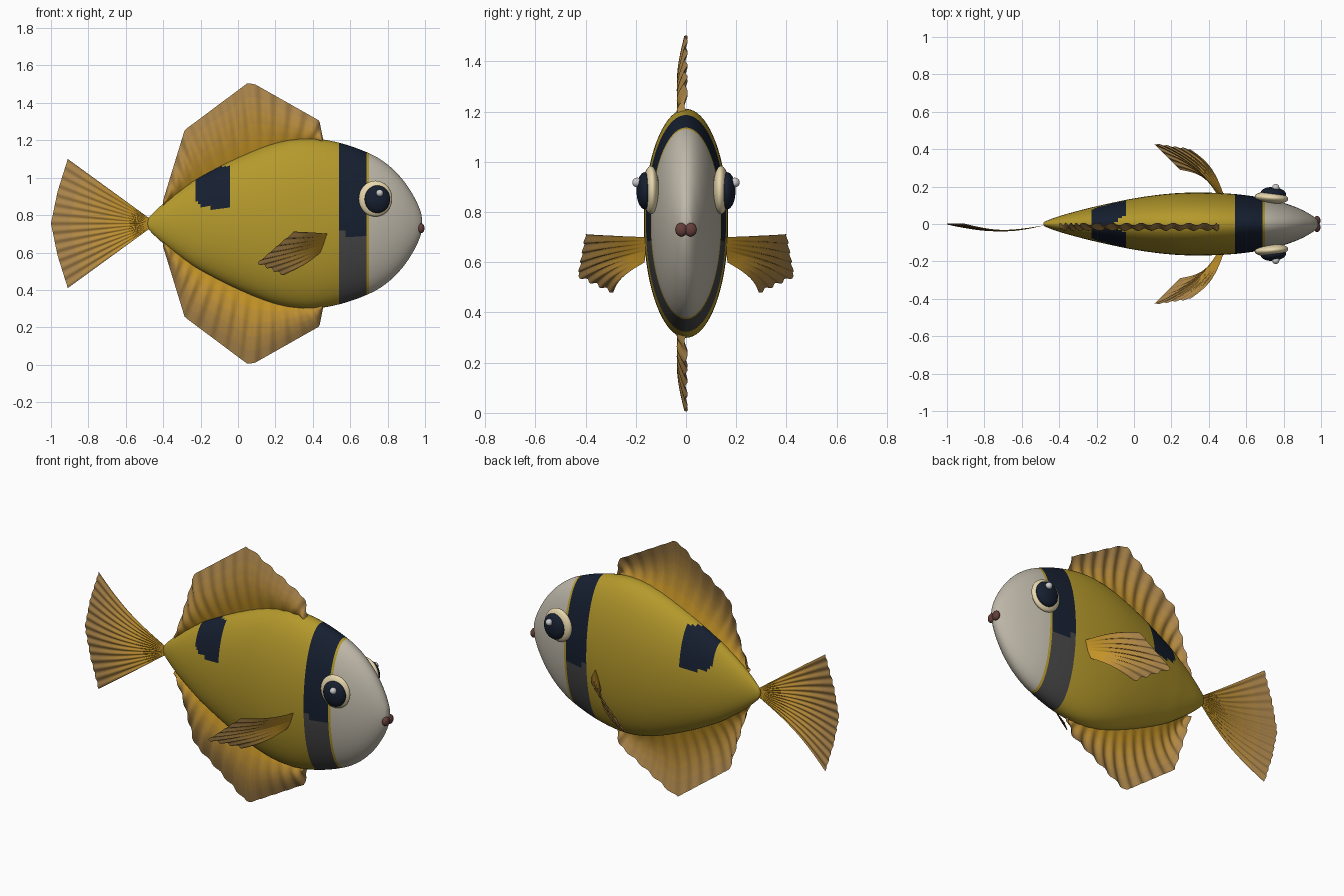
import bpy, bmesh, math
from mathutils import Vector

if "Cube" in bpy.data.objects:
    bpy.data.objects.remove(bpy.data.objects["Cube"])

CZ = 0.755


def material(name, rgb):
    m = bpy.data.materials.new(name)
    m.diffuse_color = (*rgb, 1)
    m.use_nodes = True
    m.node_tree.nodes["Principled BSDF"].inputs["Base Color"].default_value = m.diffuse_color
    return m


def mix(a, b, t):
    return [p + (q - p) * t for p, q in zip(a, b)]


YELLOW = material("yellow", (0.46, 0.32, 0.025))
NAVY = material("navy", (0.008, 0.014, 0.03))
GREY = material("dark grey", (0.06, 0.06, 0.06))
PALE = material("pale head", (0.52, 0.48, 0.40))
CREAM = material("cream", (0.80, 0.68, 0.42))
LIP = material("lip", (0.13, 0.05, 0.045))
GLINT = material("glint", (0.7, 0.7, 0.7))
FIN = [material(f"fin {i}", mix((0.55, 0.29, 0.02), (0.40, 0.23, 0.07), i / 4)) for i in range(5)]


def add_object(name, bm, mats):
    me = bpy.data.meshes.new(name)
    for f in bm.faces:
        f.smooth = True
    bm.to_mesh(me)
    bm.free()
    for m in mats:
        me.materials.append(m)
    ob = bpy.data.objects.new(name, me)
    bpy.context.collection.objects.link(ob)
    return ob


def spline(pts, t):
    """Catmull-Rom through a list of points, t in 0..1."""
    s = t * (len(pts) - 1)
    i = min(int(s), len(pts) - 2)
    f = s - i
    p1, p2 = pts[i], pts[i + 1]
    p0 = pts[i - 1] if i else p1 * 2 - p2
    p3 = pts[i + 2] if i + 2 < len(pts) else p2 * 2 - p1
    return 0.5 * (2 * p1 + (p2 - p0) * f + (2 * p0 - 5 * p1 + 4 * p2 - p3) * f * f
                  + (3 * p1 - p0 - 3 * p2 + p3) * f ** 3)


def polyline(pts, t):
    """Point at a fraction of the length of a polyline."""
    lens = [(b - a).length for a, b in zip(pts, pts[1:])]
    d = t * sum(lens)
    for a, b, l in zip(pts, pts[1:], lens):
        if d <= l:
            return a.lerp(b, d / l)
        d -= l
    return pts[-1].copy()


# Body: elliptical rings along x, stations are (x, half height, half width)
STATIONS = [Vector(p) for p in [
    (-0.485, 0.012, 0.006), (-0.47, 0.04, 0.016), (-0.40, 0.106, 0.042), (-0.30, 0.183, 0.07),
    (-0.20, 0.25, 0.095), (0.0, 0.352, 0.137), (0.2, 0.43, 0.163), (0.37, 0.456, 0.168),
    (0.54, 0.432, 0.160), (0.70, 0.376, 0.138), (0.80, 0.315, 0.113), (0.88, 0.235, 0.084),
    (0.94, 0.145, 0.053), (0.975, 0.068, 0.027), (0.985, 0.02, 0.01)]]
RINGS, SEG = 140, 72
bm = bmesh.new()
rings = []
for i in range(RINGS + 1):
    x, h, w = spline(STATIONS, i / RINGS)
    rings.append([bm.verts.new((x, w * math.cos(a), CZ + h * math.sin(a)))
                  for a in (2 * math.pi * k / SEG for k in range(SEG))])
for a, b in zip(rings, rings[1:]):
    for k in range(SEG):
        n = (k + 1) % SEG
        bm.faces.new((a[k], a[n], b[n], b[k]))
bm.faces.new(rings[0])
bm.faces.new(rings[-1])
bmesh.ops.recalc_face_normals(bm, faces=bm.faces)
for f in bm.faces:
    c = f.calc_center_median()
    if c.x > 0.705:
        f.material_index = 3                              # head
    elif 0.54 < c.x < 0.685:
        f.material_index = 1 if c.z > 0.70 else 2         # band
    elif -0.23 < c.x < -0.04 and 0.84 + max(0, -0.19 - c.x) < c.z < 1.06:
        f.material_index = 1                              # spot
add_object("body", bm, [YELLOW, NAVY, GREY, PALE])


# Fins: rippled sheets lofted from a base line to an outer edge
def fin(name, base, tip, bulge, ripple_dir, ripple=0.007, waves=14, nu=90, nv=16):
    base, tip = [Vector(p) for p in base], [Vector(p) for p in tip]
    bulge, ripple_dir = Vector(bulge), Vector(ripple_dir).normalized()
    bm = bmesh.new()
    grid = []
    for i in range(nu + 1):
        u = i / nu
        a, b = polyline(base, u), polyline(tip, u)
        wave = ripple * math.sin(2 * math.pi * waves * u)
        grid.append([bm.verts.new(a.lerp(b, j / nv) + bulge * math.sin(math.pi * j / nv)
                                  + ripple_dir * wave * min(1, 2 * j / nv)) for j in range(nv + 1)])
    for i in range(nu):
        for j in range(nv):
            f = bm.faces.new((grid[i][j], grid[i + 1][j], grid[i + 1][j + 1], grid[i][j + 1]))
            f.material_index = min(4, j * 5 // nv)
    return add_object(name, bm, FIN)


# Dorsal and anal fins mirror each other about the body axis
for name, s in (("dorsal_fin", 1), ("anal_fin", -1)):
    base = [(-0.40, 0, 0.09), (-0.2, 0, 0.23), (0.0, 0, 0.33), (0.2, 0, 0.40), (0.45, 0, 0.43)]
    tip = [(-0.40, 0, 0.125), (-0.285, 0, 0.50), (0.05, 0, 0.75), (0.09, 0, 0.745),
           (0.435, 0, 0.55), (0.455, 0, 0.45)]
    fin(name, [(x, y, CZ + s * z) for x, y, z in base], [(x, y, CZ + s * z) for x, y, z in tip],
        (0, -0.03, 0), (0, 1, 0))

# Tail fin
fin("tail_fin", [(-0.47, -0.005, CZ + 0.025), (-0.47, -0.005, CZ - 0.025)],
    [(-0.91, 0, CZ + 0.345), (-0.965, 0, CZ + 0.17), (-1.0, 0, CZ),
     (-0.965, 0, CZ - 0.17), (-0.91, 0, CZ - 0.345)], (0, -0.033, 0), (0, 1, 0), 0.004)


def ball(name, loc, scale, mat, tilt=0):
    bpy.ops.mesh.primitive_uv_sphere_add(segments=32, ring_count=20, location=loc,
                                         rotation=(0, 0, tilt))
    ob = bpy.context.object
    ob.name = name
    ob.scale = scale
    ob.data.materials.append(mat)
    bpy.ops.object.shade_smooth()


# Paired parts on both sides
for side, s in (("right", -1), ("left", 1)):
    fin(f"pectoral_fin_{side}",
        [(0.48, s * 0.155, 0.70), (0.44, s * 0.165, 0.60)],
        [(0.30, s * 0.40, 0.712), (0.105, s * 0.43, 0.545), (0.245, s * 0.29, 0.48)],
        (0.02, s * 0.025, 0.0), (0.5, s * -0.5, 0.7), 0.007, 8)
    ball(f"eye_{side}", (0.735, s * 0.14, 0.888), (0.09, 0.032, 0.096), CREAM, -s * 0.08)
    ball(f"pupil_{side}", (0.745, s * 0.163, 0.885), (0.068, 0.034, 0.074), NAVY, -s * 0.08)
    ball(f"eye_glint_{side}", (0.758, s * 0.195, 0.918), (0.019, 0.019, 0.019), GLINT)
    ball(f"lip_{side}", (0.979, s * 0.018, 0.73), (0.018, 0.025, 0.027), LIP)
